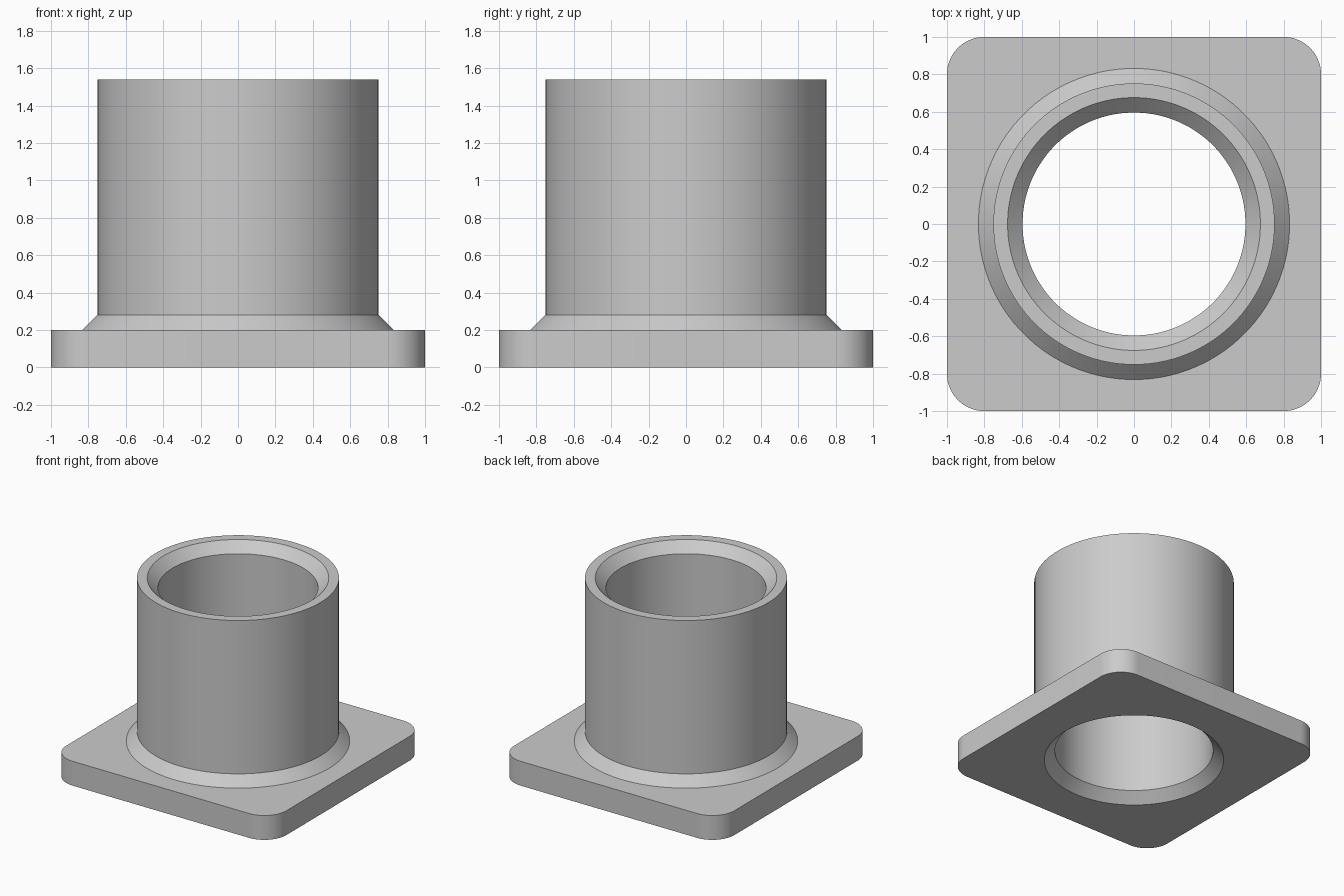
import bpy, bmesh
from math import cos, sin, pi

cube = bpy.data.objects.get("Cube")
if cube:
    bpy.data.objects.remove(cube)

SEG = 24                    # points per quarter turn
HALF, CORNER = 1.0, 0.2     # base plate half width and corner radius
PLATE, HEIGHT = 0.2, 1.54   # plate thickness and total height
OUTER, BORE, CHAMFER = 0.752, 0.596, 0.08


def circle(r, z):
    step = pi / 2 / SEG
    return [(r * cos((k + 0.5) * step), r * sin((k + 0.5) * step), z)
            for k in range(4 * SEG)]


def rounded_square(z):
    points = []
    for quarter in range(4):
        mid = pi / 4 + quarter * pi / 2
        cx = (HALF - CORNER) * (1 if cos(mid) > 0 else -1)
        cy = (HALF - CORNER) * (1 if sin(mid) > 0 else -1)
        for k in range(SEG):
            a = (quarter + k / (SEG - 1)) * pi / 2
            points.append((cx + CORNER * cos(a), cy + CORNER * sin(a), z))
    return points


# Closed section: plate, weld fillet, tube, rim, chamfered bore
loops = [
    rounded_square(0),
    rounded_square(PLATE),
    circle(OUTER + CHAMFER, PLATE),
    circle(OUTER, PLATE + CHAMFER),
    circle(OUTER, HEIGHT),
    circle(BORE + CHAMFER, HEIGHT),
    circle(BORE, HEIGHT - CHAMFER),
    circle(BORE, CHAMFER),
    circle(BORE + CHAMFER, 0),
]

bm = bmesh.new()
rings = [[bm.verts.new(p) for p in loop] for loop in loops]
for i, ring in enumerate(rings):
    above = rings[(i + 1) % len(rings)]
    for k in range(len(ring)):
        n = (k + 1) % len(ring)
        bm.faces.new((ring[k], ring[n], above[n], above[k]))
bmesh.ops.recalc_face_normals(bm, faces=bm.faces)
mesh = bpy.data.meshes.new("flanged_sleeve")
bm.to_mesh(mesh)
bm.free()

sleeve = bpy.data.objects.new("flanged_sleeve", mesh)
bpy.context.collection.objects.link(sleeve)

# Plain grey finish
grey = bpy.data.materials.new("light_grey")
grey.use_nodes = True
color = (0.6, 0.6, 0.6, 1)
grey.diffuse_color = color
grey.node_tree.nodes["Principled BSDF"].inputs["Base Color"].default_value = color
mesh.materials.append(grey)

# Smooth round walls, crisp edges
bpy.ops.object.select_all(action="DESELECT")
sleeve.select_set(True)
bpy.context.view_layer.objects.active = sleeve
bpy.ops.object.shade_smooth_by_angle(angle=pi / 6)
